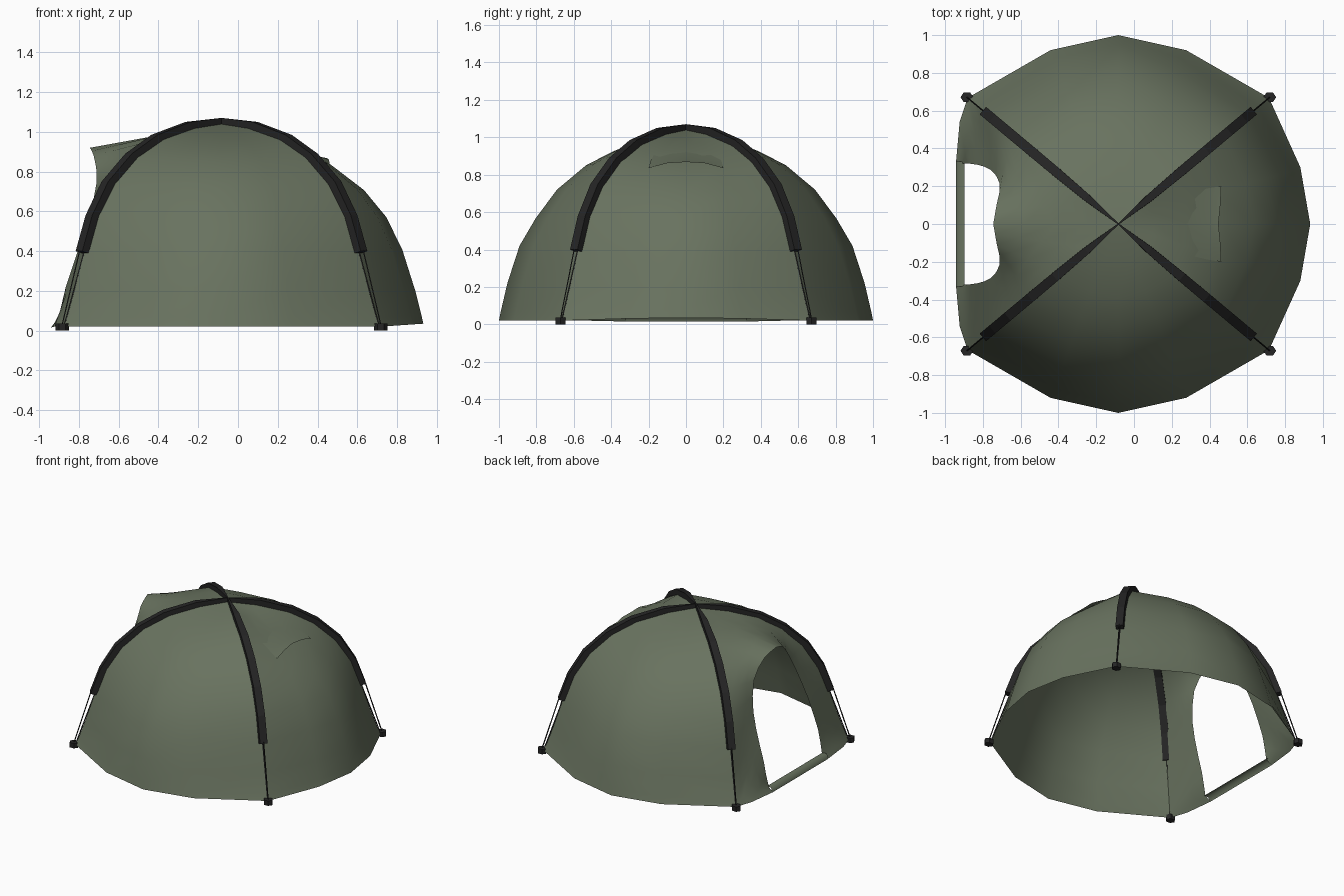
import bpy, bmesh, math
from mathutils import Vector

cube = bpy.data.objects.get("Cube")
if cube:
    bpy.data.objects.remove(cube, do_unlink=True)

CX = -0.083                      # dome axis
DX, DY = 0.767, 0.642            # diagonal direction of the poles


def material(name, rgb):
    m = bpy.data.materials.new(name)
    m.use_nodes = True
    m.diffuse_color = (*rgb, 1)
    bsdf = m.node_tree.nodes["Principled BSDF"]
    bsdf.inputs["Base Color"].default_value = (*rgb, 1)
    bsdf.inputs["Roughness"].default_value = 0.9
    return m


GREEN = material("olive fabric", (0.14, 0.17, 0.115))
BLACK = material("black pole", (0.018, 0.018, 0.018))


def loft(name, rows, mat, smooth=True, closed=False):
    """Skin rows of points, given relative to the dome axis."""
    bm = bmesh.new()
    grid = [[bm.verts.new((p[0] + CX, p[1], p[2])) for p in row] for row in rows]
    n = len(rows[0])
    for a, b in zip(grid, grid[1:]):
        for i in range(n if closed else n - 1):
            j = (i + 1) % n
            bm.faces.new((a[i], a[j], b[j], b[i]))
    if closed:
        bm.faces.new(grid[0])
        bm.faces.new(grid[-1])
    bmesh.ops.remove_doubles(bm, verts=bm.verts, dist=0.0005)
    bmesh.ops.recalc_face_normals(bm, faces=bm.faces)
    # open skins face away from the inside of the dome
    if not closed:
        out = sum(f.normal.dot(f.calc_center_median() - Vector((CX, 0, 0))) for f in bm.faces)
        if out < 0:
            bmesh.ops.reverse_faces(bm, faces=bm.faces)
    me = bpy.data.meshes.new(name)
    bm.to_mesh(me)
    bm.free()
    me.materials.append(mat)
    for p in me.polygons:
        p.use_smooth = smooth
    ob = bpy.data.objects.new(name, me)
    bpy.context.collection.objects.link(ob)
    return ob


def sample(points, t):
    """Point at fraction t along a list of points."""
    s = t * (len(points) - 1)
    i = min(int(s), len(points) - 2)
    return Vector(points[i]).lerp(Vector(points[i + 1]), s - i)


# Seam profile under the poles (radius, height), from rim to apex
SEAM = [(1.04, .02), (1.015, .06), (.965, .2), (.9, .4), (.835, .58), (.73, .74),
        (.58, .875), (.41, .965), (.2, 1.02), (0, 1.04)]
# Middle profiles of the bulging panels (depth, height)
WIDE = [(1.0, .02), (.99, .07), (.955, .22), (.89, .42), (.805, .565), (.69, .72),
        (.535, .85), (.39, .925), (.2, 1.0), (0, 1.04)]
LEFT = [(1.016, .035), (1.005, .08), (.975, .2), (.91, .406), (.83, .57), (.717, .707),
        (.55, .835), (.37, .92), (.19, .995), (0, 1.04)]
COLUMNS = [(-1, 0), (-.45, .76), (0, 1), (.45, .76), (1, 0)]


def panel(name, middle, depth_dir, side_dir, place):
    rows = []
    for (r, z), (d, mz) in zip(SEAM, middle):
        row = []
        for u, w in COLUMNS:
            depth = r * depth_dir * (1 - w) + d * w
            row.append(place(depth, u * r * side_dir, z * (1 - w) + mz * w))
        rows.append(row)
    loft(name, rows, GREEN)


panel("front_panel", WIDE, DY, DX, lambda d, s, z: (s, -d, z))
panel("back_panel", WIDE, DY, DX, lambda d, s, z: (s, d, z))
panel("left_panel", LEFT, DX, DY, lambda d, s, z: (d, s, z))

# Door panel: skin from the opening's edge out to the seams, hooded at the top
DOOR = [(-.815, .32, .05), (-.79, .32, .2), (-.72, .31, .41), (-.655, .275, .6),
        (-.622, .2, .78), (-.645, .1, .89), (-.662, 0, .92)]
half = [Vector((-.86, .32, .015)), Vector((-.84, .54, .02))]
half += [Vector((-r * DX, r * DY, z)) for r, z in SEAM]
inner = [sample(DOOR, i / (len(half) - 1)) for i in range(len(half))]


def mirrored(points):
    return points + [Vector((p.x, -p.y, p.z)) for p in reversed(points[:-1])]


outer, inner = mirrored(half), mirrored(inner)
loft("door_panel", [[a.lerp(b, t) for a, b in zip(outer, inner)]
                    for t in (0, .25, .5, .75, 1)], GREEN)

# Sill below the door
loft("door_sill", [[(x, y, z) for y in (-.33, 0, .33)]
                   for x, z in ((-.86, .015), (-.85, .05), (-.815, .05))], GREEN)

# Small raised vent opposite the door
loft("vent_hood", [
    [(.545, -.2, .835), (.54, -.1, .862), (.53, 0, .868), (.54, .1, .862), (.545, .2, .835)],
    [(.48, -.19, .872), (.48, -.1, .876), (.48, 0, .878), (.48, .1, .876), (.48, .19, .872)],
    [(.35, y, .928) for y in (-.16, -.08, 0, .08, .16)]], GREEN)

# Crossing poles (radius, height, half width), slimming where they cross
ARCH = [(.935, .4, .026), (.87, .58, .026), (.765, .75, .026), (.61, .89, .026),
        (.44, .985, .025), (.22, 1.05, .02), (0, 1.07, .003)]
arch = ARCH + [(-r, z, w) for r, z, w in reversed(ARCH[:-1])]
for name, sy in (("pole_a", 1), ("pole_b", -1)):
    rows = []
    for r, z, w in arch:
        inward = Vector((-r, .15 - z)).normalized() * .045
        row = []
        for dr, dz, side in ((0, 0, -w), (0, 0, w), (*inward, w), (*inward, -w)):
            rr = r + dr
            row.append((rr * DX - side * DY, sy * (rr * DY + side * DX), z + dz))
        rows.append(row)
    loft(name, rows, BLACK, smooth=False, closed=True)


def cord(name, a, b, radius=.004):
    a, b = Vector(a), Vector(b)
    axis = (b - a).normalized()
    u = axis.orthogonal().normalized()
    v = axis.cross(u)
    ring = [(math.cos(k * math.pi / 2) * u + math.sin(k * math.pi / 2) * v) * radius
            for k in range(4)]
    loft(name, [[a + p for p in ring], [b + p for p in ring]], BLACK, False, True)


# Ground pegs, each tied to its pole by a pair of cords
for sx, lr in ((1, "left"), (-1, "right")):
    for sy, fb in ((-1, "front"), (1, "back")):
        def at(r, z):
            return (sx * r * DX, sy * r * DY, z)
        cord(f"outer_cord_{fb}_{lr}", at(.928, .41), at(1.045, .03))
        cord(f"inner_cord_{fb}_{lr}", at(.9, .4), at(1.03, .03))
        px, py, _ = at(1.045, 0)
        ring = [(px + .034 * math.cos(k * math.pi / 3), py + .03 * math.sin(k * math.pi / 3))
                for k in range(6)]
        loft(f"peg_{fb}_{lr}", [[(x, y, z) for x, y in ring] for z in (0, .036)],
             BLACK, False, True)
